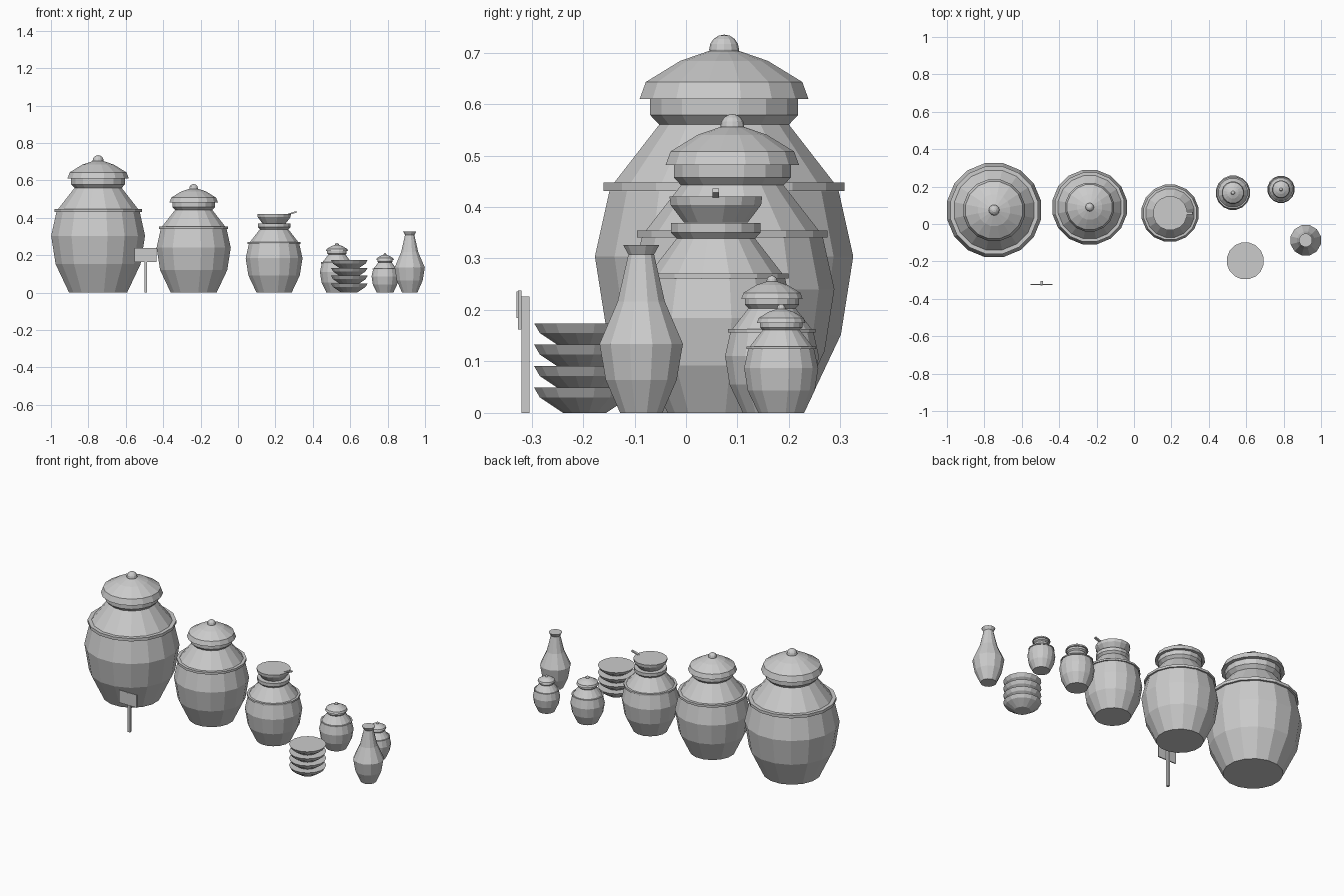
import bpy, bmesh, math
from mathutils import Matrix

cube = bpy.data.objects.get("Cube")
if cube:
    bpy.data.objects.remove(cube)

clay = bpy.data.materials.new("grey_clay")
clay.use_nodes = True
grey = (0.6, 0.6, 0.6, 1)
clay.diffuse_color = grey
clay.node_tree.nodes["Principled BSDF"].inputs["Base Color"].default_value = grey


def finish(name, bm):
    bmesh.ops.recalc_face_normals(bm, faces=bm.faces)
    mesh = bpy.data.meshes.new(name)
    bm.to_mesh(mesh)
    bm.free()
    mesh.materials.append(clay)
    obj = bpy.data.objects.new(name, mesh)
    bpy.context.collection.objects.link(obj)
    return obj


def lathe(name, profile, place, scale=1, sides=16):
    """Closed turned solid from (radius, height) rings."""
    bm = bmesh.new()
    grow = scale / math.cos(math.pi / sides)
    rings = []
    for r, z in profile:
        ring = []
        for i in range(sides):
            a = math.tau * (i + 0.5) / sides
            ring.append(bm.verts.new((r * grow * math.cos(a), r * grow * math.sin(a), z * scale)))
        rings.append(ring)
    for low, high in zip(rings, rings[1:]):
        for i in range(sides):
            j = (i + 1) % sides
            bm.faces.new((low[i], low[j], high[j], high[i]))
    bm.faces.new(rings[0][::-1])
    bm.faces.new(rings[-1])
    obj = finish(name, bm)
    obj.location = place
    return obj


def box(name, size, place, tilt=0):
    bm = bmesh.new()
    bmesh.ops.create_cube(bm, size=1, matrix=Matrix.Diagonal((*size, 1)))
    obj = finish(name, bm)
    obj.location = place
    obj.rotation_euler.y = tilt
    return obj


BODY = [(0.155, 0), (0.227, 0.152), (0.251, 0.304), (0.223, 0.43),
        (0.213, 0.448), (0.126, 0.56), (0.144, 0.579), (0.144, 0.61)]
BAND = [(0.2, 0.431), (0.234, 0.431), (0.234, 0.448), (0.2, 0.448)]
LID = [(0.164, 0.61), (0.152, 0.643), (0.085, 0.684), (0.03, 0.703)]
DISH = [(0.042, 0), (0.087, 0.03), (0.098, 0.049)]
VASE = [(0.041, 0), (0.069, 0.064), (0.081, 0.134), (0.046, 0.216),
        (0.025, 0.308), (0.035, 0.326)]


def pot(name, x, y, scale, lidded=True):
    place = (x, y, 0)
    lathe(name + "_body", BODY, place, scale)
    lathe(name + "_band", BAND, place, scale)
    if lidded:
        lathe(name + "_lid", LID, place, scale)
        bm = bmesh.new()
        bmesh.ops.create_uvsphere(bm, u_segments=12, v_segments=8, radius=0.029 * scale)
        finish(name + "_knob", bm).location = (x, y, 0.706 * scale)


# Row of storage pots
pot("largest_pot", -0.748, 0.074, 1)
pot("large_pot", -0.237, 0.09, 0.79)
pot("open_pot", 0.193, 0.058, 0.605, lidded=False)
pot("small_pot", 0.529, 0.167, 0.363)
pot("smallest_pot", 0.786, 0.185, 0.287)

# Scoop resting on the open pot
lathe("scoop_bowl", [(0.062, 0), (0.088, 0.034), (0.09, 0.05)], (0.193, 0.058, 0.37))
box("scoop_handle", (0.05, 0.013, 0.008), (0.29, 0.058, 0.425), -0.3)

# Stacked dishes and vase
for i in range(4):
    lathe(f"dish_{i + 1}", DISH, (0.595, -0.197, i * 0.0417))
lathe("vase", VASE, (0.918, -0.087, 0), sides=12)

# Sign
box("sign_post", (0.014, 0.016, 0.226), (-0.493, -0.312, 0.113))
box("sign_board", (0.117, 0.006, 0.075), (-0.495, -0.323, 0.2))
box("sign_strip", (0.012, 0.004, 0.052), (-0.495, -0.327, 0.21))
